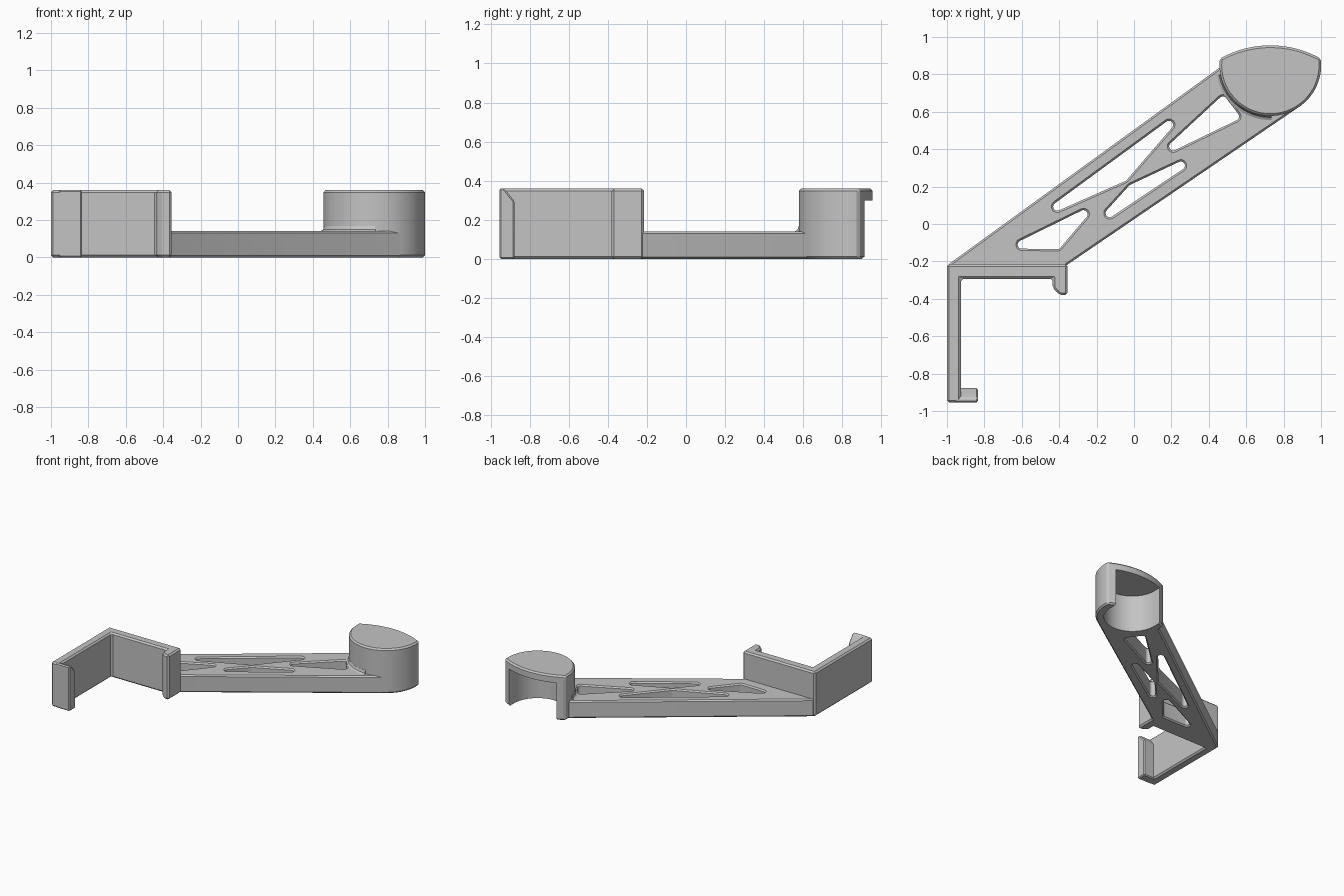
import bpy, bmesh, math
from mathutils import Vector

if "Cube" in bpy.data.objects:
    bpy.data.objects.remove(bpy.data.objects["Cube"])

grey = bpy.data.materials.new("plain grey")
grey.diffuse_color = (0.55, 0.55, 0.55, 1)
grey.use_nodes = True
grey.node_tree.nodes["Principled BSDF"].inputs["Base Color"].default_value = grey.diffuse_color

CX, CY, R = 0.729, 0.85, 0.272      # cup centre and outer radius
H, ARM_H = 0.36, 0.14               # full height, arm thickness


def loft(name, rings):
    """Skin a closed solid through equal-length rings of 3D points."""
    bm = bmesh.new()
    vs = [[bm.verts.new(p) for p in ring] for ring in rings]
    n = len(rings[0])
    for a, b in zip(vs, vs[1:]):
        for i in range(n):
            j = (i + 1) % n
            bm.faces.new((a[i], a[j], b[j], b[i]))
    bm.faces.new(vs[0])
    bm.faces.new(vs[-1])
    bmesh.ops.recalc_face_normals(bm, faces=bm.faces)
    me = bpy.data.meshes.new(name)
    bm.to_mesh(me)
    bm.free()
    ob = bpy.data.objects.new(name, me)
    bpy.context.collection.objects.link(ob)
    me.materials.append(grey)
    return ob


def prism(name, outline, z0, z1):
    return loft(name, [[(x, y, z) for x, y in outline] for z in (z0, z1)])


def activate(ob):
    bpy.ops.object.select_all(action='DESELECT')
    ob.select_set(True)
    bpy.context.view_layer.objects.active = ob


def bevel(ob, width=0.012):
    activate(ob)
    m = ob.modifiers.new("edge_chamfer", 'BEVEL')
    m.width, m.segments = width, 1
    m.limit_method, m.angle_limit = 'ANGLE', math.radians(30)
    bpy.ops.object.modifier_apply(modifier=m.name)


def cut(ob, cutter):
    """Subtract the cutter; keep the part as it was if nothing would remain."""
    activate(ob)
    before = ob.data.copy()
    m = ob.modifiers.new("cut", 'BOOLEAN')
    m.operation, m.solver, m.object = 'DIFFERENCE', 'EXACT', cutter
    bpy.ops.object.modifier_apply(modifier=m.name)
    if len(ob.data.polygons) < 6:
        ob.data = before
    bpy.data.objects.remove(cutter)


def smooth(ob):
    activate(ob)
    bpy.ops.object.shade_smooth_by_angle(angle=math.radians(20))


def arc(cx, cy, r, a0, a1, n):
    """Points on an arc, angles in degrees."""
    return [(cx + r * math.cos(math.radians(a0 + (a1 - a0) * i / n)),
             cy + r * math.sin(math.radians(a0 + (a1 - a0) * i / n)))
            for i in range(n + 1)]


def rounded_triangle(pts, r):
    """Outline around three counter-clockwise corner centres."""
    out = []
    for i in range(3):
        p, c, q = (Vector(pts[(i + k) % 3]) for k in (-1, 0, 1))
        d0, d1 = c - p, q - c
        a0 = math.degrees(math.atan2(-d0.x, d0.y))     # outward edge normals
        a1 = math.degrees(math.atan2(-d1.x, d1.y))
        while a1 < a0:
            a1 += 360
        out += arc(c.x, c.y, r, a0, a1, 10)
    return out


def cavity():
    """Round pocket, open below and towards the back."""
    outline = arc(CX, CY, 0.21, 180, 360, 32) + [(CX + 0.21, 1.2), (CX - 0.21, 1.2)]
    return prism("cavity_cutter", outline, -0.1, 0.30)


# Slanted arm plate
arm = prism("arm", [(-0.94, -0.26), (-0.40, -0.26), (-0.357, -0.218),
                    (0.875, 0.621), (CX, CY), (0.47, 0.845),
                    (-0.995, -0.218)], 0, ARM_H)
bevel(arm, 0.01)

# Lightening holes with chamfered rims
holes = [
    [(0.475, 0.66), (0.21, 0.415), (0.54, 0.575)],
    [(0.187, 0.53), (-0.41, 0.093), (-0.055, 0.25)],
    [(0.25, 0.312), (-0.01, 0.19), (-0.13, 0.058)],
    [(-0.27, 0.052), (-0.60, -0.11), (-0.41, -0.112)],
]
for tri in holes:
    rings = []
    for z, r in ((-0.01, 0.042), (0.01, 0.022), (ARM_H - 0.01, 0.022), (ARM_H + 0.01, 0.042)):
        rings.append([(x, y, z) for x, y in rounded_triangle(tri, r)])
    cut(arm, loft("hole_cutter", rings))
cut(arm, cavity())
smooth(arm)

# Cup with a shallow curved back edge, hollow underneath
BACK_R = 0.55
outline = (arc(CX, CY, R, 172.5, 367.5, 56)
           + arc(CX, 0.955 - BACK_R, BACK_R, 60.6, 119.4, 24)[1:-1])
cup = prism("cup", outline, 0, H)
bevel(cup)
cut(cup, cavity())
smooth(cup)

# Fillet where the cup rises from the arm
profile = [(R - 0.012, ARM_H - 0.01), (R + 0.022, ARM_H - 0.01), (R + 0.022, ARM_H),
           (R + 0.008, ARM_H + 0.008), (R + 0.001, ARM_H + 0.028), (R - 0.012, ARM_H + 0.028)]
sections = []
for i in range(25):
    a = math.radians(191 + 80 * i / 24)
    sections.append([(CX + r * math.cos(a), CY + r * math.sin(a), z) for r, z in profile])
smooth(loft("cup_fillet", sections))

# Bracket: back wall, long side wall and the hook with its chamfered tip
bracket = prism("bracket", [
    (-1, -0.955), (-0.925, -0.955), (-0.925, -0.293), (-0.435, -0.293),
    (-0.435, -0.342), (-0.397, -0.38), (-0.355, -0.38),
    (-0.355, -0.215), (-1, -0.215)], 0, H)
bevel(bracket)
smooth(bracket)

# Front lip with a top sloping inwards
lip_profile = [(-0.955, 0), (-0.877, 0), (-0.877, 0.295), (-0.93, H), (-0.955, H)]
lip = loft("front_lip", [[(x, y, z) for y, z in lip_profile] for x in (-0.96, -0.835)])
bevel(lip, 0.008)
smooth(lip)
